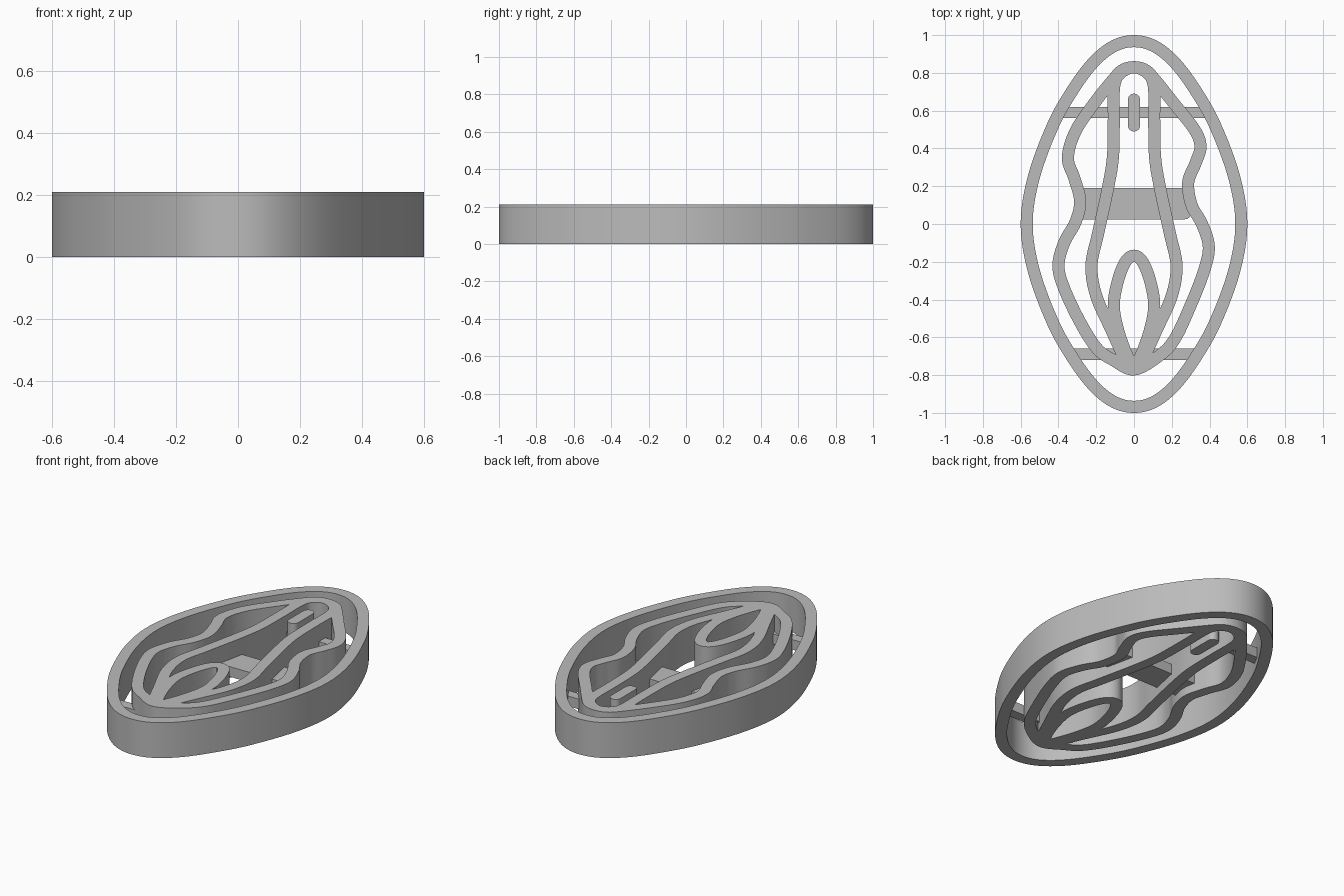
import bpy, bmesh, math
from mathutils import Vector

if "Cube" in bpy.data.objects:
    bpy.data.objects.remove(bpy.data.objects["Cube"])

HEIGHT = 0.21
WIDTH = 0.064

grey = bpy.data.materials.new("plain grey")
grey.use_nodes = True
grey.diffuse_color = (0.5, 0.5, 0.5, 1)
grey.node_tree.nodes["Principled BSDF"].inputs["Base Color"].default_value = (0.5, 0.5, 0.5, 1)


def smooth_path(points, closed, steps=8):
    """Catmull-Rom curve through the points."""
    p = [Vector(q) for q in points]
    n = len(p)
    at = (lambda i: p[i % n]) if closed else (lambda i: p[max(0, min(n - 1, i))])
    out = []
    for i in range(n if closed else n - 1):
        a, b, c, d = at(i - 1), at(i), at(i + 1), at(i + 2)
        for s in range(steps):
            t = s / steps
            out.append(0.5 * (2 * b + (c - a) * t + (2 * a - 5 * b + 4 * c - d) * t * t
                              + (3 * b - a - 3 * c + d) * t ** 3))
    return out if closed else out + [p[-1]]


def finish(name, bm, z0, z1):
    """Raise the flat faces in bm to a solid."""
    flat = bm.faces[:]
    top = bmesh.ops.extrude_face_region(bm, geom=flat)
    verts = [g for g in top["geom"] if isinstance(g, bmesh.types.BMVert)]
    bmesh.ops.translate(bm, verts=verts, vec=(0, 0, z1 - z0))
    bmesh.ops.recalc_face_normals(bm, faces=bm.faces)
    mesh = bpy.data.meshes.new(name)
    bm.to_mesh(mesh)
    bm.free()
    mesh.materials.append(grey)
    obj = bpy.data.objects.new(name, mesh)
    bpy.context.collection.objects.link(obj)
    bpy.ops.object.select_all(action="DESELECT")
    obj.select_set(True)
    bpy.context.view_layer.objects.active = obj
    bpy.ops.object.shade_smooth_by_angle(angle=math.radians(35))
    return obj


def wall(name, points, closed=True, width=WIDTH):
    """Upright wall of even thickness along a smooth path."""
    path = smooth_path(points, closed)
    n = len(path)
    bm = bmesh.new()
    rows = []
    for i, p in enumerate(path):
        ahead = path[(i + 1) % n] if closed else path[min(i + 1, n - 1)]
        behind = path[i - 1] if closed else path[max(i - 1, 0)]
        t = (ahead - behind).normalized()
        side = Vector((-t.y, t.x)) * width / 2
        rows.append([bm.verts.new((*(p + side * k), 0)) for k in (1, -1)])
    for i in range(n if closed else n - 1):
        a, b = rows[i], rows[(i + 1) % n]
        bm.faces.new((a[0], a[1], b[1], b[0]))
    return finish(name, bm, 0, HEIGHT)


def bar(name, x, y0, y1, z0, z1, round_radius):
    """Flat bar with rounded corners."""
    bm = bmesh.new()
    r = round_radius
    corners = [(x - r, y1 - r), (r - x, y1 - r), (r - x, y0 + r), (x - r, y0 + r)]
    ring = []
    for k, (cx, cy) in enumerate(corners):
        for s in range(7):
            a = math.pi / 2 * (k + s / 6)
            ring.append(bm.verts.new((cx + r * math.cos(a), cy + r * math.sin(a), z0)))
    bm.faces.new(ring)
    bmesh.ops.remove_doubles(bm, verts=bm.verts, dist=0.0001)
    return finish(name, bm, z0, z1)


def mirrored(half):
    """Close a right-hand half that starts and ends on the middle line."""
    return half + [(-x, y) for x, y in half[-2:0:-1]]


# Outer rim
quarter = [(0, 0.968), (0.11, 0.94), (0.22, 0.85), (0.33, 0.70), (0.43, 0.52), (0.53, 0.25)]
half = quarter + [(0.568, 0)] + [(x, -y) for x, y in quarter[::-1]]
wall("outer_rim", mirrored(half))

# Wavy wall, slightly different on each side
right_wave = [(0, 0.83), (0.06, 0.815), (0.11, 0.765), (0.21, 0.64), (0.32, 0.50), (0.352, 0.41),
              (0.325, 0.32), (0.287, 0.22), (0.305, 0.10), (0.36, 0), (0.396, -0.12),
              (0.37, -0.25), (0.30, -0.43), (0.215, -0.61), (0.13, -0.70), (0, -0.77)]
left_wave = [(-0.11, -0.72), (-0.195, -0.66), (-0.285, -0.52), (-0.37, -0.34), (-0.40, -0.22),
             (-0.37, -0.10), (-0.31, 0.01), (-0.285, 0.12), (-0.315, 0.24), (-0.35, 0.35),
             (-0.31, 0.49), (-0.21, 0.64), (-0.11, 0.765), (-0.06, 0.815)]
wall("wavy_wall", right_wave + left_wave)

# Inner wall with an arched top
wall("inner_wall", mirrored([(0, 0.83), (0.07, 0.80), (0.105, 0.73), (0.107, 0.55), (0.112, 0.35),
                             (0.14, 0.18), (0.19, -0.05), (0.225, -0.22), (0.20, -0.38),
                             (0.12, -0.56), (0.045, -0.72), (0, -0.765)]))

# Petal wall at the front
wall("petal_wall", mirrored([(0, -0.168), (0.045, -0.20), (0.085, -0.30), (0.107, -0.43),
                             (0.085, -0.56), (0.035, -0.70), (0, -0.75)]))

# Small upright pin and the cross bars that tie the walls together
bar("pin", 0.032, 0.49, 0.69, 0, HEIGHT, 0.031)
bar("back_bar", 0.40, 0.56, 0.62, 0.05, 0.11, 0.02)
bar("middle_bar", 0.30, 0.025, 0.19, 0.05, 0.11, 0.03)
bar("front_bar", 0.345, -0.72, -0.66, 0.05, 0.11, 0.02)
